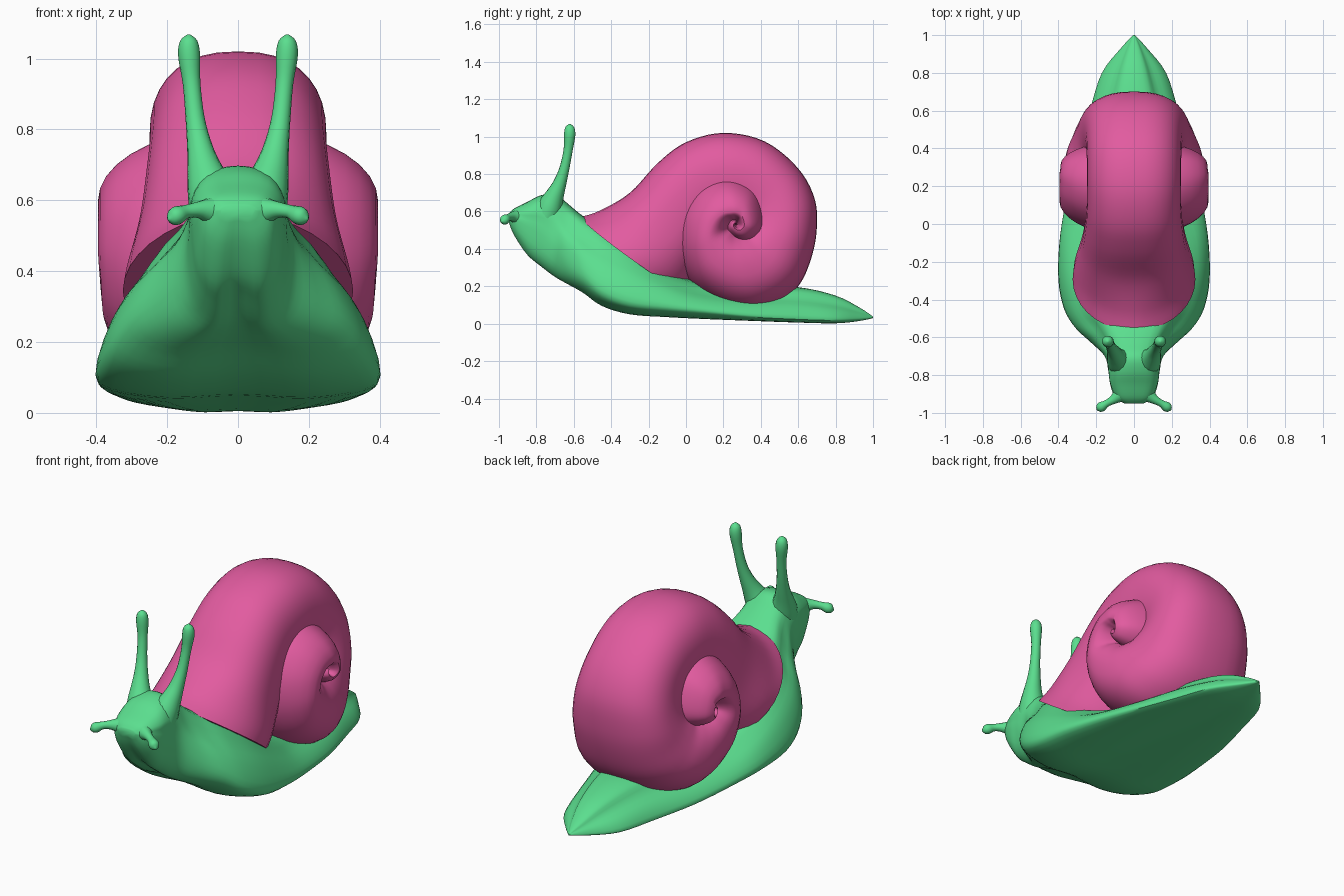
import bpy, math
from mathutils import Vector

if "Cube" in bpy.data.objects:
    bpy.data.objects.remove(bpy.data.objects["Cube"])


def material(name, rgb):
    m = bpy.data.materials.new(name)
    m.diffuse_color = (*rgb, 1)
    m.use_nodes = True
    m.node_tree.nodes["Principled BSDF"].inputs["Base Color"].default_value = m.diffuse_color
    return m


GREEN = material("soft_green", (0.105, 0.735, 0.275))
PINK = material("shell_pink", (0.76, 0.105, 0.35))


def smooth(pts, steps, closed=False):
    """Catmull-Rom interpolation through points of any dimension."""
    n, out = len(pts), []
    get = (lambda i: pts[i % n]) if closed else (lambda i: pts[max(0, min(n - 1, i))])
    for i in range(n if closed else n - 1):
        a, b, c, d = get(i - 1), get(i), get(i + 1), get(i + 2)
        for k in range(steps):
            t = k / steps
            out.append([0.5 * (2 * q + (r - p) * t + (2 * p - 5 * q + 4 * r - s) * t * t
                               + (3 * q - p - 3 * r + s) * t ** 3)
                        for p, q, r, s in zip(a, b, c, d)])
    if not closed:
        out.append(list(pts[-1]))
    return out


def loft(name, rings, mat, mirror=False):
    """Skin a row of closed rings, with capped ends."""
    n = len(rings[0])
    verts = [tuple(p) for r in rings for p in r]
    faces = [(i * n + j, i * n + (j + 1) % n, (i + 1) * n + (j + 1) % n, (i + 1) * n + j)
             for i in range(len(rings) - 1) for j in range(n)]
    faces += [tuple(range(n))[::-1], tuple(range(len(verts) - n, len(verts)))]
    me = bpy.data.meshes.new(name)
    me.from_pydata(verts, [], faces)
    me.materials.append(mat)
    ob = bpy.data.objects.new(name, me)
    bpy.context.collection.objects.link(ob)
    bpy.ops.object.select_all(action='DESELECT')
    ob.select_set(True)
    bpy.context.view_layer.objects.active = ob
    bpy.ops.object.mode_set(mode='EDIT')
    bpy.ops.mesh.select_all(action='SELECT')
    bpy.ops.mesh.normals_make_consistent(inside=False)
    bpy.ops.object.mode_set(mode='OBJECT')
    bpy.ops.object.shade_smooth_by_angle(angle=math.radians(45))
    if mirror:
        ob.modifiers.new("mirror", 'MIRROR')
    return ob


def mix(a, b, t):
    return a + (b - a) * t


# Body: y, bottom z, top z, foot half width, foot edge z, upper half width
BODY = [(-0.95, .55, .585, .05, .57, .04), (-0.92, .475, .615, .10, .56, .085),
        (-0.85, .37, .65, .125, .52, .12), (-0.78, .31, .685, .135, .48, .13),
        (-0.70, .25, .695, .155, .40, .13), (-0.63, .21, .64, .225, .32, .15),
        (-0.55, .165, .575, .31, .26, .20), (-0.45, .095, .515, .37, .18, .27),
        (-0.30, .05, .43, .40, .12, .31), (-0.10, .035, .29, .395, .09, .31),
        (0.10, .025, .22, .365, .07, .25), (0.35, .015, .20, .31, .045, .19),
        (0.60, .006, .195, .235, .032, .14), (0.80, .002, .15, .17, .025, .09),
        (0.93, .015, .085, .07, .028, .04), (1.0, .03, .038, .005, .034, .003)]


def body_ring(s):
    y, b, t, w, e, n = s
    half = [(0.5 * w, b), (0.88 * w, mix(b, e, 0.35)), (w, e),
            (mix(w, n, 0.35), mix(e, t, 0.35)), (n, mix(e, t, 0.62)),
            (0.68 * n, mix(e, t, 0.91))]
    ring = [(0, b + 0.14 * (e - b))] + half + [(0, t)] + [(-x, z) for x, z in reversed(half)]
    return [(x, y, z) for x, z in smooth(ring, 3, True)]


loft("body", [body_ring(s) for s in smooth(BODY, 4)], GREEN)

# Shell: outer edge of the coil (y, z, half width), from the lip to the core
COIL = [(-.565, .57, .325), (-.46, .605, .315), (-.30, .70, .28), (-.15, .86, .26),
        (0, .97, .25), (.2, 1.02, .25), (.42, .975, .25), (.60, .83, .255),
        (.69, .66, .27), (.697, .48, .29), (.66, .32, .31), (.60, .20, .33),
        (.50, .11, .355), (.36, .06, .375), (.2, .09, .385), (.04, .20, .39),
        (-.055, .37, .395), (-.055, .56, .395), (.02, .71, .395), (.13, .79, .395),
        (.25, .80, .395), (.37, .74, .39), (.43, .62, .39), (.44, .5, .388),
        (.37, .42, .38), (.28, .42, .375), (.21, .49, .37), (.225, .56, .365), (.268, .565, .36)]
INNER = [(-.02, .18), (.02, .21), (.07, .32), (.13, .43), (.19, .50)]
CENTRE = (.268, .53)
# Each station also gets its inner point, where it is widest, roundness and lip sag
coil = []
for i, c in enumerate(COIL):
    widest = 0.5 if i < 10 else 0.45 if i < 16 else max(0.25, 0.45 - 0.07 * (i - 16))
    power = 1.0 if i < 2 or i > 15 else 0.83
    coil.append(c + (INNER[i] if i < len(INNER) else CENTRE)
                + (widest, power, max(0, 0.03 - 0.015 * i)))


def shell_ring(s, n=36):
    y, z, w, iy, iz, mid, power, sag = s
    ring = []
    for k in range(n):
        c, d = math.cos(math.tau * k / n), math.sin(math.tau * k / n)
        u = mid + (1 - mid if c > 0 else mid) * math.copysign(abs(c) ** power, c)
        x = w * math.copysign(abs(d) ** power, d)
        ring.append((x, mix(iy, y, u), mix(iz, z, u) - sag * abs(d)))
    return ring


loft("shell", [shell_ring(s) for s in smooth(coil, 5)], PINK)


# Feelers: x, y, z, radius along the path
def feeler(name, path, sides=14):
    pts = smooth(path, 4)
    rings = []
    for i, p in enumerate(pts):
        a, b = pts[max(0, i - 1)], pts[min(len(pts) - 1, i + 1)]
        t = (Vector(b[:3]) - Vector(a[:3])).normalized()
        u = t.cross(Vector((0, 1, 0.1))).normalized()
        v = t.cross(u)
        rings.append([Vector(p[:3]) + p[3] * (u * math.cos(math.tau * k / sides)
                                              + v * math.sin(math.tau * k / sides))
                      for k in range(sides)])
    loft(name, rings, GREEN, mirror=True)


feeler("upper_feelers", [(.06, -.75, .56, .075), (.078, -.725, .63, .066), (.095, -.70, .69, .049),
                         (.108, -.675, .75, .036), (.121, -.65, .83, .027), (.131, -.63, .93, .025),
                         (.138, -.622, 1.01, .031), (.139, -.622, 1.05, .024),
                         (.139, -.622, 1.068, .004)])
feeler("lower_feelers", [(.03, -.87, .565, .06), (.075, -.905, .57, .04), (.11, -.93, .573, .024),
                         (.145, -.95, .568, .019), (.17, -.966, .558, .026),
                         (.186, -.977, .55, .021), (.197, -.985, .546, .003)])
